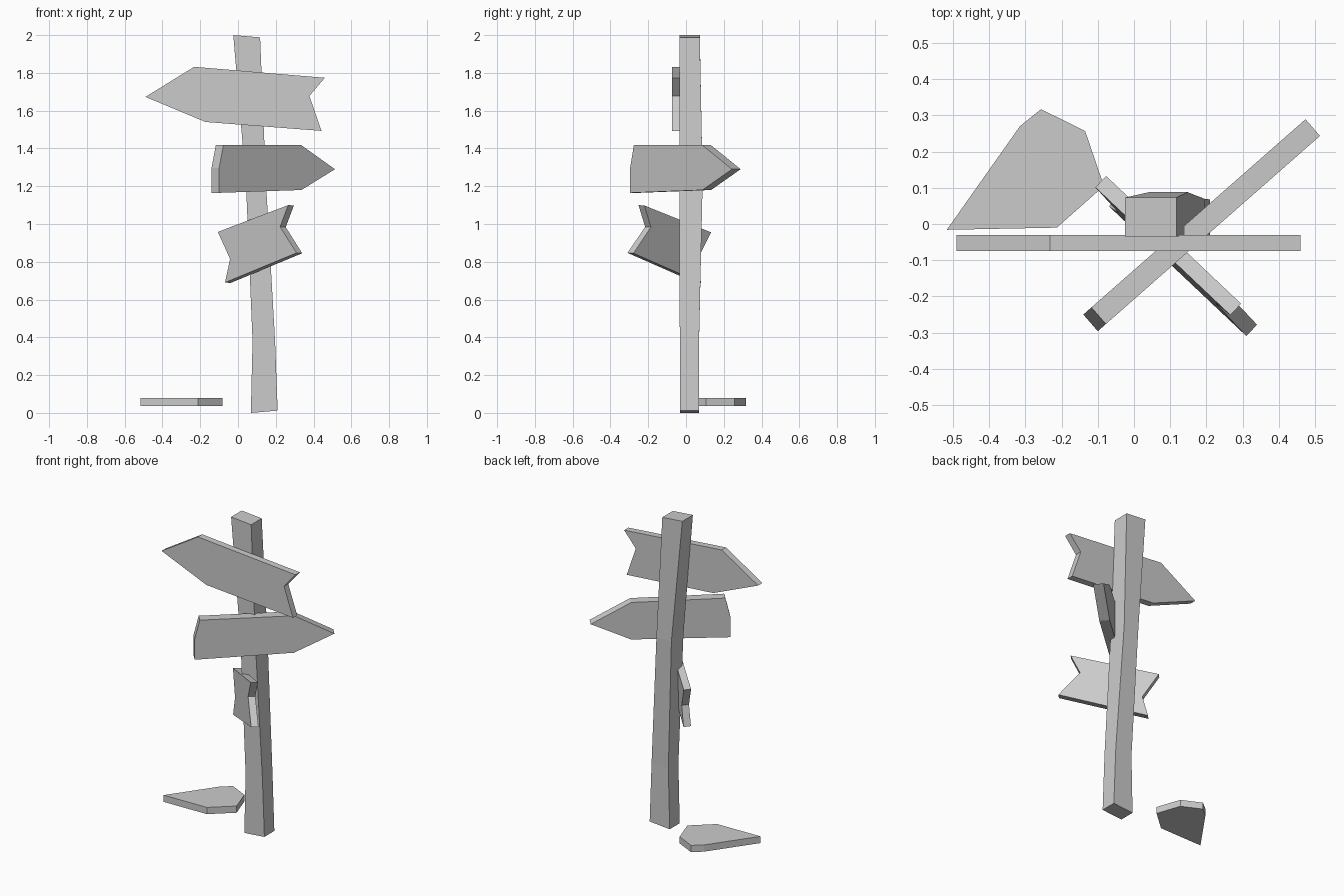
import bpy, bmesh
from mathutils import Vector

if "Cube" in bpy.data.objects:
    bpy.data.objects.remove(bpy.data.objects["Cube"])


def finish(name, bm):
    bmesh.ops.recalc_face_normals(bm, faces=bm.faces)
    mesh = bpy.data.meshes.new(name)
    bm.to_mesh(mesh)
    bm.free()
    obj = bpy.data.objects.new(name, mesh)
    bpy.context.collection.objects.link(obj)
    return obj


def plank(name, outline, origin, u, v, depth):
    """Extrude a flat outline, given along axes u and v from origin, by depth."""
    bm = bmesh.new()
    o, u, v = Vector(origin), Vector(u), Vector(v)
    face = bm.faces.new([bm.verts.new(o + u * a + v * b) for a, b in outline])
    ext = bmesh.ops.extrude_face_region(bm, geom=[face])
    moved = [g for g in ext["geom"] if isinstance(g, bmesh.types.BMVert)]
    bmesh.ops.translate(bm, verts=moved, vec=Vector(depth))
    return finish(name, bm)


# crooked square post: (left x, right x, front y, back y, left z, right z)
rings = [(.068, .21, -.033, .068, 0, .012),
         (.077, .196, -.033, .069, .38, .385),
         (.042, .148, -.034, .088, 1.22, 1.22),
         (-.025, .117, -.034, .073, 2.0, 1.988)]
bm = bmesh.new()
loops = []
for xl, xr, yf, yb, zl, zr in rings:
    loops.append([bm.verts.new(p) for p in
                  ((xl, yf, zl), (xr, yf, zr), (xr, yb, zr), (xl, yb, zl))])
for lo, hi in zip(loops, loops[1:]):
    for i in range(4):
        j = (i + 1) % 4
        bm.faces.new((lo[i], lo[j], hi[j], hi[i]))
bm.faces.new(loops[0])
bm.faces.new(loops[-1])
finish("post", bm)

# top sign, pointing left
plank("top_sign",
      [(-.49, 1.673), (-.232, 1.832), (.46, 1.774), (.378, 1.678), (.442, 1.493), (-.172, 1.54)],
      (0, -.074, 0), (1, 0, 0), (0, 0, 1), (0, .043, 0))

# middle sign, pointing right and back
plank("middle_sign",
      [(0, 1.165), (0, 1.297), (.03, 1.417), (.58, 1.417), (.817, 1.29), (.58, 1.18)],
      (-.10, -.296, 0), (.751, .66, 0), (0, 0, 1), (-.04, .046, 0))

# lower broken sign, slightly leaning back
plank("lower_sign",
      [(0, .108), (.513, .25), (.458, .135), (.585, -.003), (.064, -.16), (.096, -.035)],
      (-.11, .098, .85), (.718, -.696, 0), (.03, .031, 1), (.03, .031, -.002))

# broken plank piece lying near the base
plank("fallen_piece",
      [(-.517, -.016), (-.315, .27), (-.257, .317), (-.135, .257), (-.083, .105), (-.213, -.01)],
      (0, 0, .036), (1, 0, 0), (0, 1, 0), (0, 0, .043))
